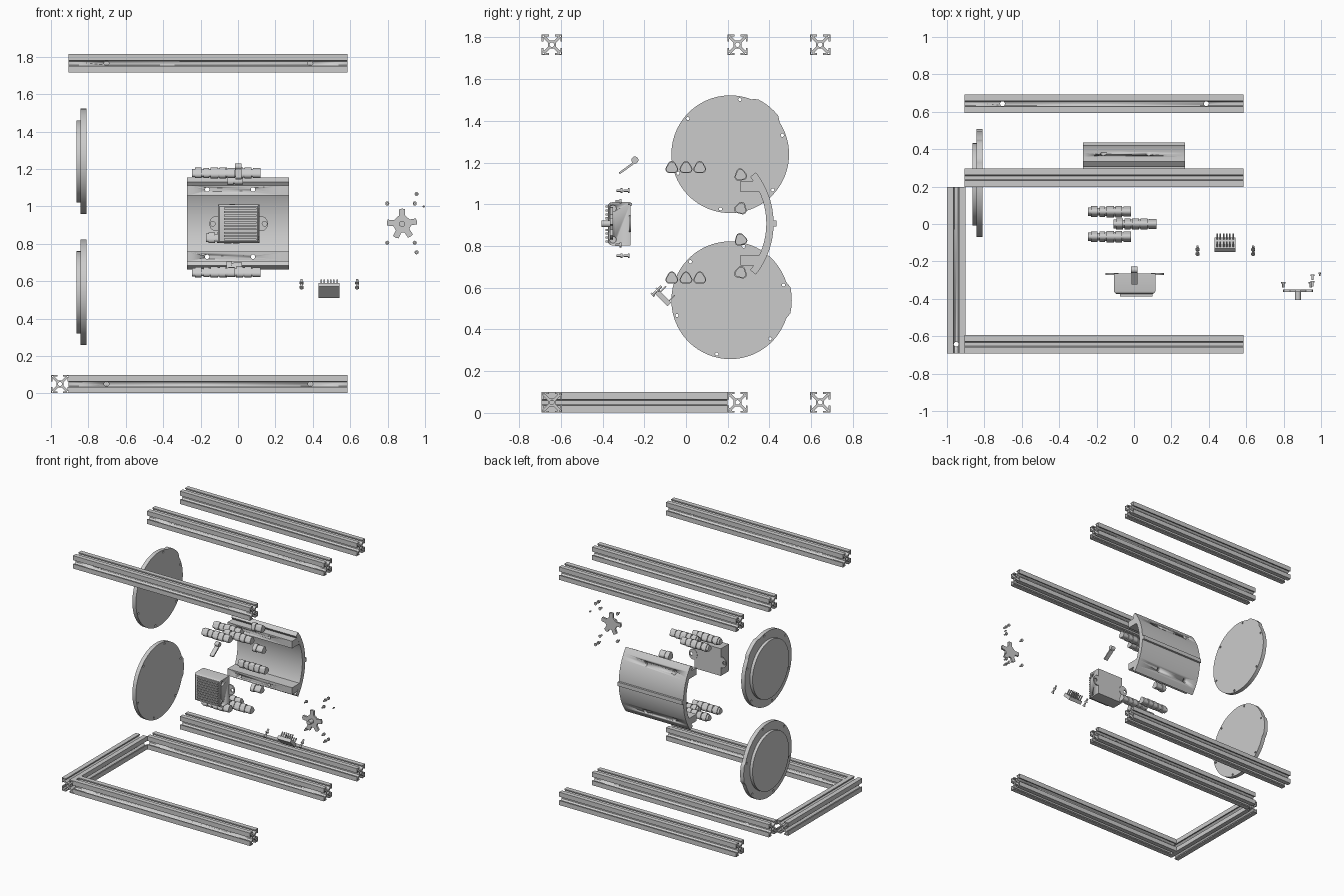
import bpy, bmesh
from math import sin, cos, pi, radians, sqrt
from mathutils import Matrix, Vector

if "Cube" in bpy.data.objects:
    bpy.data.objects.remove(bpy.data.objects["Cube"])

# local z -> x / y / z axis of an extruded profile
ALONG_X = Matrix(((0, 0, 1), (1, 0, 0), (0, 1, 0))).to_4x4()
ALONG_Y = Matrix(((1, 0, 0), (0, 0, -1), (0, 1, 0))).to_4x4()
ALONG_Z = Matrix.Identity(4)


def add(name, me, mat, angle=30):
    me.name = name
    me.transform(mat)
    ob = bpy.data.objects.new(name, me)
    bpy.context.collection.objects.link(ob)
    bpy.ops.object.select_all(action='DESELECT')
    ob.select_set(True)
    bpy.context.view_layer.objects.active = ob
    bpy.ops.object.shade_smooth_by_angle(angle=radians(angle))
    return ob


def extrude(name, loops, length, mat):
    """Extrude closed outlines (inner loops become holes), centred on the origin."""
    cu = bpy.data.curves.new(name, 'CURVE')
    cu.dimensions, cu.fill_mode, cu.extrude = '2D', 'BOTH', length / 2
    for pts in loops:
        sp = cu.splines.new('POLY')
        sp.points.add(len(pts) - 1)
        for p, (u, v) in zip(sp.points, pts):
            p.co = (u, v, 0, 1)
        sp.use_cyclic_u = True
    tmp = bpy.data.objects.new(name + '_tmp', cu)
    bpy.context.collection.objects.link(tmp)
    dg = bpy.context.evaluated_depsgraph_get()
    me = bpy.data.meshes.new_from_object(tmp.evaluated_get(dg))
    bpy.data.objects.remove(tmp)
    bm = bmesh.new()
    bm.from_mesh(me)
    bmesh.ops.remove_doubles(bm, verts=bm.verts, dist=1e-5)
    bmesh.ops.recalc_face_normals(bm, faces=bm.faces)
    bm.to_mesh(me)
    bm.free()
    return add(name, me, mat)


def box(name, lo, hi, mat=ALONG_Z, bevel=0):
    bm = bmesh.new()
    lo, hi = Vector(lo), Vector(hi)
    bmesh.ops.create_cube(bm, size=1, matrix=Matrix.Translation((lo + hi) / 2) @ Matrix.Diagonal((*(hi - lo), 1)))
    if bevel:
        es = [e for e in bm.edges if all(v.co.y < (lo.y + hi.y) / 2 for v in e.verts)]
        bmesh.ops.bevel(bm, geom=es, offset=bevel, segments=3, profile=.5, affect='EDGES')
    me = bpy.data.meshes.new(name)
    bm.to_mesh(me)
    bm.free()
    return add(name, me, mat)


def stack(name, segs, mat, lobe=0.0, n=16):
    """Stepped turned part along local z from (length, radius) pieces; lobe makes it three-cornered."""
    bm, rings, z = bmesh.new(), [], 0
    for length, r in segs:
        for zz in (z, z + length):
            rings.append([bm.verts.new((r * (1 + lobe * cos(6 * pi * i / n)) * cos(2 * pi * i / n),
                                        r * (1 + lobe * cos(6 * pi * i / n)) * sin(2 * pi * i / n), zz))
                          for i in range(n)])
        z += length
    for a, b in zip(rings, rings[1:]):
        for i in range(n):
            bm.faces.new((a[i], a[(i + 1) % n], b[(i + 1) % n], b[i]))
    bm.faces.new(rings[0][::-1])
    bm.faces.new(rings[-1])
    me = bpy.data.meshes.new(name)
    bm.to_mesh(me)
    bm.free()
    return add(name, me, mat, 40)


def drill(ob, spots, axis, r, depth=.3):
    """Cut round holes through an object."""
    for p in spots:
        c = stack('cutter', [(depth, r)], Matrix.Translation(p) @ axis @ Matrix.Translation((0, 0, -depth / 2)))
        bpy.context.view_layer.objects.active = ob
        m = ob.modifiers.new('hole', 'BOOLEAN')
        m.operation, m.object, m.solver = 'DIFFERENCE', c, 'EXACT'
        bpy.ops.object.modifier_apply(modifier=m.name)
        bpy.data.objects.remove(c)


def circle(r, n=16, cx=0, cy=0):
    return [(cx + r * cos(2 * pi * i / n), cy + r * sin(2 * pi * i / n)) for i in range(n)]


def at(*p):
    return Matrix.Translation(p)


# slotted rail cross-section: one quarter turned four times, bored core and hollow corners
H = .049
quarter = [(.39, .2), (.75, .56), (.82, .56), (.82, .3), (1, .3), (1, 1),
           (.3, 1), (.3, .82), (.56, .82), (.56, .75), (.2, .39)]
outline = []
for k in range(4):
    c, s = (1, 0, -1, 0)[k], (0, 1, 0, -1)[k]
    outline += [(H * (c * u - s * v), H * (s * u + c * v)) for u, v in quarter]
holes = [circle(.011)]
for sx in (-1, 1):
    for sy in (-1, 1):
        holes.append([(sx * H * u, sy * H * v) for u, v in ((.72, .9), (.9, .9), (.9, .72), (.78, .78))])
RAIL = [outline] + holes

# six long rails and one cross rail
for level, z in (('lower', .05), ('upper', 1.765)):
    for pos, y in (('front', -.643), ('middle', .247), ('back', .643)):
        rail = extrude(f'{level}_{pos}_rail', RAIL, 1.49, at(-.16, y, z) @ ALONG_X)
        axis = ALONG_Z if pos == 'back' else ALONG_Y
        drill(rail, [(-.703, y, z), (.387, y, z)], axis, .013)
cross = extrude('lower_cross_rail', RAIL, .89, at(-.951, -.247, .05) @ ALONG_Y)
drill(cross, [(-.951, -.643, .05)], ALONG_Z, .013)

# two flanged end discs with a raised tab on the rim and bolt holes
for name, z, start, tab in (('upper', 1.24, 20, 51), ('lower', .54, 16, 0)):
    rim = []
    for i in range(120):
        d = (i * 3 - tab + 180) % 360 - 180
        r = .295 if abs(d) <= 12 else .289 if abs(d) <= 15 else .282
        rim.append((r * cos(radians(i * 3)), r * sin(radians(i * 3))))
    bolts = [circle(.008, 10, .266 * cos(radians(start + 60 * k)), .266 * sin(radians(start + 60 * k)))
             for k in range(6)]
    extrude(f'{name}_disc_flange', [rim] + bolts, .03, at(-.826, .212, z) @ ALONG_X)
    stack(f'{name}_disc_hub', [(.022, .22)], at(-.863, .212, z) @ ALONG_X, n=72)

# curved back shield with centre rib and two mounting ledges
A, N = radians(38.3), 24
arc = [(R_ * cos(a) + .025, R_ * sin(a)) for R_, sgn in ((.395, 1), (.36, -1))
       for a in [sgn * (-A + 2 * A * i / N) for i in range(N + 1)]]
spots = [(x, .35, z) for x in (-.165, .08) for z in (1.09, .73)]
shield = extrude('curved_shield', [arc], .545, at(0, 0, .908) @ ALONG_X)
drill(shield, spots, ALONG_Y, .016, .4)
box('shield_rib', (-.272, .415, .893), (.272, .435, .923))
for name, z0, z1 in (('upper', 1.058, 1.112), ('lower', .706, .758)):
    ledge = box(f'{name}_shield_ledge', (-.272, .262, z0), (.272, .352, z1))
    drill(ledge, [s for s in spots if z0 < s[2] < z1], ALONG_Y, .012, .4)

# three-cornered cable couplings
LONG = [(.015, .022), (.035, .028), (.01, .02), (.03, .027), (.008, .022), (.04, .029),
        (.008, .024), (.035, .029), (.008, .022), (.04, .026)]
SHORT = [(.03, .029), (.008, .022), (.045, .025)]
for level, z, turn in (('upper', 1.175, pi / 2), ('lower', .645, pi / 2)):
    for pos, x, y in (('front', -.245, -.068), ('centre', -.11, 0), ('rear', -.245, .066)):
        stack(f'{level}_{pos}_coupling', LONG, at(x, y, z) @ ALONG_X @ Matrix.Rotation(turn, 4, 'Z'), .12, 36)
for name, x, z, segs, t in (('shield_top', -.055, 1.14, SHORT, 100), ('shield_upper', -.045, .98, SHORT, 75),
                            ('shield_lower', -.172, .83, LONG, 105), ('shield_bottom', -.062, .672, SHORT, 80)):
    stack(f'{name}_coupling', segs, at(x, .262, z) @ ALONG_X @ Matrix.Rotation(radians(t), 4, 'Z'), .12, 36)

# finned housing with side ears
body = box('housing', (-.108, -.375, .803), (.115, -.265, 1.01), bevel=.02)
drill(body, [(.115, -.35, z) for z in (.98, .83)], ALONG_X, .016, .03)
for i in range(10):
    z = .822 + i * .0185
    box('housing_fin', (-.075, -.387, z - .005), (.1, -.37, z + .005))
for side, cx in (('left', -.118), ('right', .125)):
    ear = [(.035 * cos(a), .04 * sin(a)) for a in [2 * pi * i / 20 for i in range(20)]]
    extrude(f'{side}_housing_ear', [ear, circle(.013, 12, .017 if cx > 0 else -.017)],
            .01, at(cx, -.268, .907) @ ALONG_Y)

# small lever with a round cap
tilt = Matrix.Rotation(radians(-54), 4, 'X')
box('lever_arm', (-.014, -.005, 0), (.018, .005, .1), at(0, -.32, 1.148) @ tilt)
stack('lever_cap', [(.034, .017)], at(-.015, -.245, 1.212) @ ALONG_X)

# five-armed hub bracket
star = []
for d in (10, 90, 175, 245, 305):
    a = radians(d)
    for rr, w in ((.045, -.016), (.078, -.016), (.082, 0), (.078, .016), (.045, .016)):
        star.append((rr * cos(a) - w * sin(a), rr * sin(a) + w * cos(a)))
extrude('hub_bracket', [star], .014, at(.877, -.357, .906) @ ALONG_Y)
stack('hub_stub', [(.045, .016)], at(.877, -.36, .906) @ ALONG_Y)

# loose bracket screws
SCREW = [(.009, .011), (.02, .006)]
for z in (.805, 1.015):
    for x in (.798, .945):
        stack('bracket_screw', SCREW, at(x, -.31, z) @ ALONG_Y, n=12)
for z in (.754, 1.066):
    for y in (-.305, -.27):
        stack('outer_screw', SCREW, at(.955, y, z) @ ALONG_Y, n=12)
stack('tiny_screw', [(.008, .006), (.01, .004)], at(.993, -.26, 1.0) @ ALONG_Y, n=10)

# tilted pin header with two screws on each side
lean = at(.487, -.11, .55) @ Matrix.Rotation(radians(-45), 4, 'X')
box('pin_header', (-.056, -.042, -.013), (.056, .042, .013), lean)
for i in range(6):
    for y in (-.03, .03):
        box('header_pin', (i * .017 - .046, y - .003, .01), (i * .017 - .038, y + .003, .05), lean)
for x in (-.147, .15):
    for z in (-.028, .006):
        stack('header_screw', SCREW, lean @ at(x, -.047, z), n=12)
